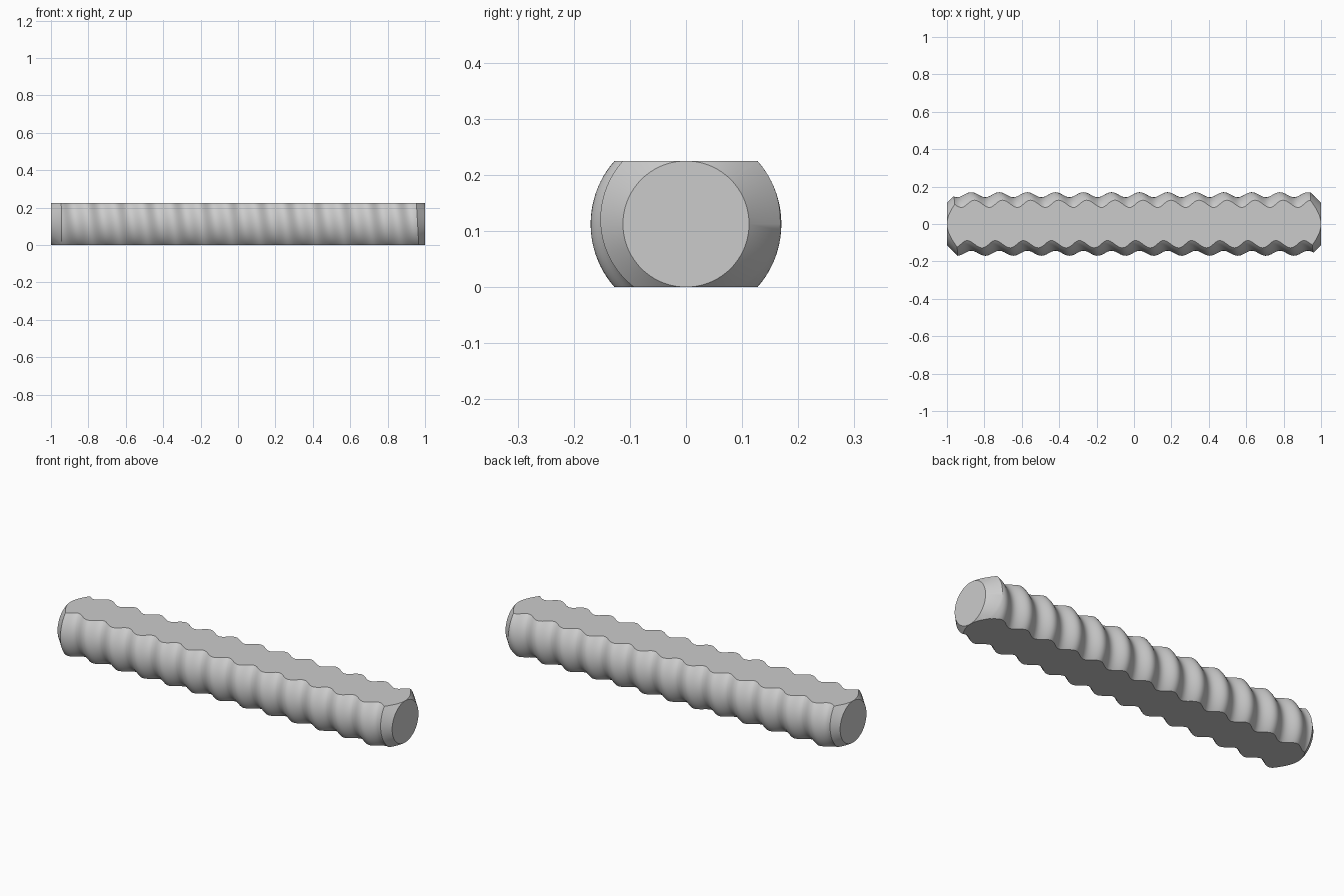
import bpy
import bmesh
from math import sin, cos, pi, tau, radians
from mathutils import Vector

cube = bpy.data.objects.get("Cube")
if cube:
    bpy.data.objects.remove(cube, do_unlink=True)

HALF_LENGTH = 1.0
HALF_HEIGHT = 0.1125
CREST, ROOT = 0.17, 0.143
PITCH = 0.15
CREST_X = 0.93      # crest position on the back side
SIDES, COLUMNS = 96, 192


def thread_radius(x, angle):
    """Rounded helical thread around the x axis."""
    phase = tau * (x - CREST_X) / PITCH - angle
    return (CREST + ROOT) / 2 + (CREST - ROOT) / 2 * cos(phase)


def chamfer_x(end, angle):
    """Where the 45 degree end chamfer meets the thread."""
    x = end * HALF_LENGTH
    for _ in range(40):
        x = end * (HALF_LENGTH - thread_radius(x, angle) + HALF_HEIGHT)
    return x


def add_point(bm, x, r, angle):
    return bm.verts.new((x, r * cos(angle), HALF_HEIGHT + r * sin(angle)))


# Threaded rod with chamfered ends
bm = bmesh.new()
end_radius = HALF_HEIGHT * 0.999
rows = []
for i in range(SIDES):
    a = tau * i / SIDES
    # angle measured from mid-top so the helix stays continuous around the rod
    left, right = chamfer_x(-1, a), chamfer_x(1, a)
    row = [add_point(bm, -HALF_LENGTH, end_radius, a)]
    for k in range(COLUMNS + 1):
        x = left + (right - left) * k / COLUMNS
        row.append(add_point(bm, x, thread_radius(x, a), a))
    row.append(add_point(bm, HALF_LENGTH, end_radius, a))
    rows.append(row)

for i, row in enumerate(rows):
    nxt = rows[(i + 1) % SIDES]
    for k in range(len(row) - 1):
        bm.faces.new((row[k], row[k + 1], nxt[k + 1], nxt[k]))
for k in (0, -1):
    bm.faces.new([row[k] for row in rows])

# Flats along the top and bottom
for z, direction in ((2 * HALF_HEIGHT, 1), (0, -1)):
    cut = bmesh.ops.bisect_plane(
        bm, geom=bm.verts[:] + bm.edges[:] + bm.faces[:], dist=1e-6,
        plane_co=Vector((0, 0, z)), plane_no=Vector((0, 0, direction)),
        clear_outer=True)
    rim = [e for e in cut["geom_cut"] if isinstance(e, bmesh.types.BMEdge)]
    bmesh.ops.contextual_create(bm, geom=rim)

bmesh.ops.recalc_face_normals(bm, faces=bm.faces[:])
mesh = bpy.data.meshes.new("threaded_rod")
bm.to_mesh(mesh)
bm.free()

# Plain grey finish
grey = bpy.data.materials.new("light_grey")
grey.use_nodes = True
colour = (0.6, 0.6, 0.6, 1)
grey.diffuse_color = colour
grey.node_tree.nodes["Principled BSDF"].inputs["Base Color"].default_value = colour
mesh.materials.append(grey)

rod = bpy.data.objects.new("threaded_rod", mesh)
bpy.context.collection.objects.link(rod)
bpy.ops.object.select_all(action="DESELECT")
rod.select_set(True)
bpy.context.view_layer.objects.active = rod
bpy.ops.object.shade_smooth_by_angle(angle=radians(30))
